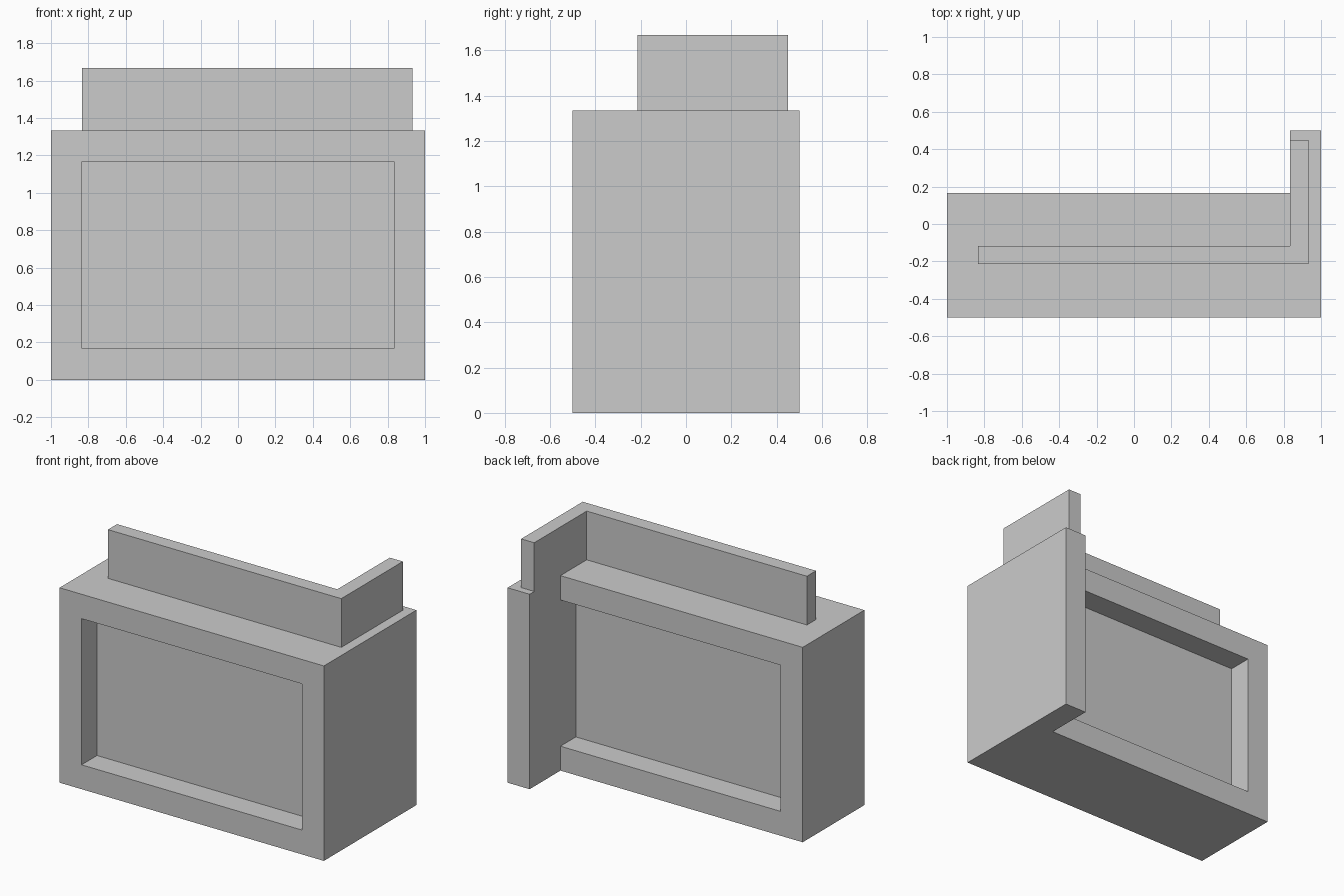
import bpy, bmesh

if "Cube" in bpy.data.objects:
    bpy.data.objects.remove(bpy.data.objects["Cube"])

U = 1 / 6          # wall module
TOP = 8 * U        # body height
INNER = 5 * U      # inner side of the return wing


def prism(name, outline, z0, z1):
    """Extrude a flat xy outline from z0 to z1."""
    bm = bmesh.new()
    face = bm.faces.new([bm.verts.new((x, y, z0)) for x, y in outline])
    ext = bmesh.ops.extrude_face_region(bm, geom=[face])
    for v in ext["geom"]:
        if isinstance(v, bmesh.types.BMVert):
            v.co.z = z1
    bmesh.ops.recalc_face_normals(bm, faces=bm.faces)
    mesh = bpy.data.meshes.new(name)
    bm.to_mesh(mesh)
    bm.free()
    obj = bpy.data.objects.new(name, mesh)
    bpy.context.collection.objects.link(obj)
    return obj


def l_outline(x0, x1, y0, y1, y2):
    """L shape: long run y0..y1, with a wing at the right reaching y2."""
    return [(x0, y0), (x1, y0), (x1, y2), (INNER, y2), (INNER, y1), (x0, y1)]


def box_outline(x0, x1, y0, y1):
    return [(x0, y0), (x1, y0), (x1, y1), (x0, y1)]


def combine(target, other, operation):
    """Apply an exact boolean and remove the helper object."""
    mod = target.modifiers.new(operation.lower(), 'BOOLEAN')
    mod.operation = operation
    mod.solver = 'EXACT'
    mod.object = other
    other.hide_render = True
    bpy.context.view_layer.objects.active = target
    bpy.ops.object.modifier_apply(modifier=mod.name)
    bpy.data.objects.remove(other)


# L-shaped corner wall body
body = prism("corner_wall", l_outline(-1, 1, -0.5, U, 0.5), 0, TOP)

# recessed panels on the front and back of the long wall
for name, y0, y1 in (("front_recess", -0.7, -2 * U), ("back_recess", 0, 0.3)):
    cutter = prism(name, box_outline(-INNER, INNER, y0, y1), U, TOP - U)
    combine(body, cutter, 'DIFFERENCE')

# thin L-shaped parapet on top, flush with the wing's inner side
parapet = prism("parapet", l_outline(-INNER, 0.932, -0.215, -0.117, 0.45), TOP, 10 * U)
combine(body, parapet, 'UNION')
